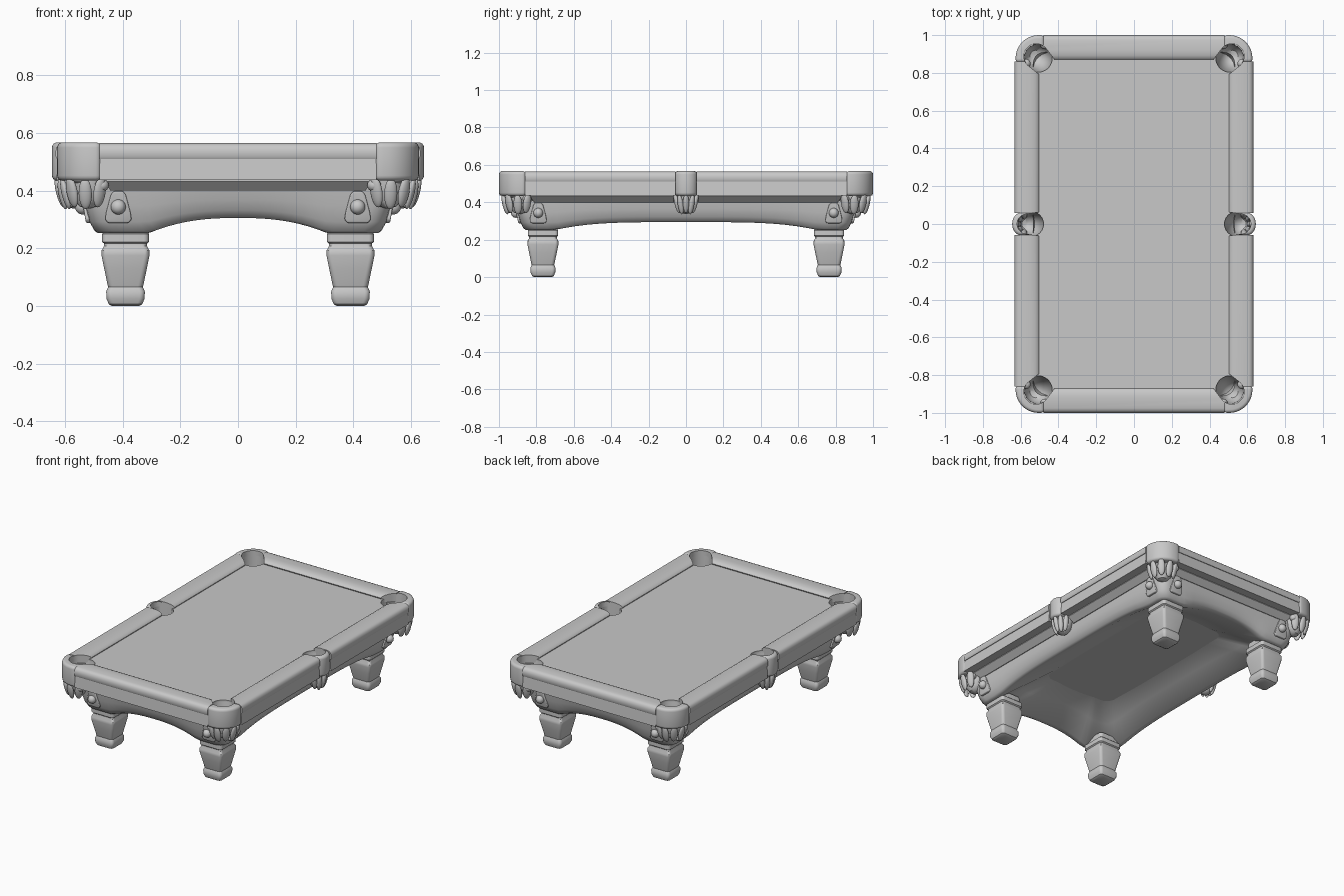
import bpy, bmesh, math
from mathutils import Vector, Matrix

cube = bpy.data.objects.get("Cube")
if cube:
    bpy.data.objects.remove(cube)

grey = bpy.data.materials.new("plain grey")
grey.use_nodes = True
grey.diffuse_color = (0.58, 0.58, 0.58, 1)
grey.node_tree.nodes["Principled BSDF"].inputs["Base Color"].default_value = (0.58, 0.58, 0.58, 1)
SIGNS = (-1, 1)


def finish(name, bm, bevel=0, cutters=()):
    """Turn a bmesh into an object with its bevel and cuts applied."""
    bmesh.ops.recalc_face_normals(bm, faces=bm.faces)
    mesh = bpy.data.meshes.new(name)
    bm.to_mesh(mesh)
    bm.free()
    mesh.materials.append(grey)
    ob = bpy.data.objects.new(name, mesh)
    bpy.context.collection.objects.link(ob)
    if bevel:
        mod = ob.modifiers.new("Bevel", "BEVEL")
        mod.width, mod.segments, mod.limit_method = bevel, 4, "ANGLE"
    for cutter in cutters:
        mod = ob.modifiers.new("Cut", "BOOLEAN")
        mod.object, mod.operation, mod.solver = cutter, "DIFFERENCE", "EXACT"
    if ob.modifiers:
        graph = bpy.context.evaluated_depsgraph_get()
        ob.data = bpy.data.meshes.new_from_object(ob.evaluated_get(graph))
        ob.modifiers.clear()
    return ob


def smooth(ob, angle=35):
    bpy.ops.object.select_all(action="DESELECT")
    ob.select_set(True)
    bpy.context.view_layer.objects.active = ob
    bpy.ops.object.shade_smooth_by_angle(angle=math.radians(angle))


def loft(name, rings, caps=(True, True), **kw):
    """Skin a stack of equal-length rings of 3D points."""
    bm = bmesh.new()
    vs = [[bm.verts.new(p) for p in ring] for ring in rings]
    for a, b in zip(vs, vs[1:]):
        for i in range(len(a)):
            j = (i + 1) % len(a)
            bm.faces.new((a[i], a[j], b[j], b[i]))
    if caps[0]:
        bm.faces.new(vs[0])
    if caps[1]:
        bm.faces.new(vs[-1])
    return finish(name, bm, **kw)


def prism(name, profile, t0, t1, place, **kw):
    return loft(name, [[place(a, b, t) for a, b in profile] for t in (t0, t1)], **kw)


def rounded(hx, hy, r, straight=1, arc=5):
    """Rounded rectangle outline, with subdivided straight sides."""
    corners = []
    for q, (sx, sy) in enumerate(((1, 1), (-1, 1), (-1, -1), (1, -1))):
        c = Vector((sx * (hx - r), sy * (hy - r)))
        corners.append([c + r * Vector((math.cos(a), math.sin(a))) for a in
                        (math.pi / 2 * (q + i / arc) for i in range(arc + 1))])
    pts = []
    for q in range(4):
        end, start = corners[q][-1], corners[(q + 1) % 4][0]
        pts += corners[q] + [end.lerp(start, i / straight) for i in range(1, straight)]
    return pts


def circle(c, r, z, n=32):
    return [(c[0] + r * math.cos(2 * math.pi * i / n),
             c[1] + r * math.sin(2 * math.pi * i / n), z) for i in range(n)]


def blob(name, loc, size, rot=Matrix.Identity(4)):
    bm = bmesh.new()
    m = Matrix.Translation(loc) @ rot @ Matrix.Diagonal((*size, 1))
    bmesh.ops.create_uvsphere(bm, u_segments=20, v_segments=12, radius=1, matrix=m)
    return finish(name, bm)


def capsule(name, c1, r1, c2, r2):
    """Pocket mouth cutter: hull of two upright cylinders."""
    bm = bmesh.new()
    for z in (0.3, 0.7):
        for c, r in ((c1, r1), (c2, r2)):
            for p in circle(c, r, z):
                bm.verts.new(p)
    bmesh.ops.convex_hull(bm, input=bm.verts)
    bmesh.ops.delete(bm, geom=[v for v in bm.verts if not v.link_faces], context="VERTS")
    bmesh.ops.dissolve_limit(bm, angle_limit=0.01, verts=bm.verts, edges=bm.edges)
    return finish(name, bm)


# Cutters for the six pockets: mouths through the rails, holes through the bed
mouths, holes = {}, {}
for sx in SIGNS:
    for sy in (-1, 0, 1):
        if sy:
            mouth = (sx * 0.517, sy * 0.888), 0.066, (sx * 0.462, sy * 0.832), 0.056
            centre, radius = (sx * 0.507, sy * 0.878), 0.074
        else:
            mouth = (sx * 0.567, 0), 0.052, (sx * 0.49, 0), 0.064
            centre, radius = (sx * 0.545, 0), 0.066
        mouths[sx, sy] = capsule("mouth_cutter", *mouth)
        holes[sx, sy] = loft("hole_cutter", [circle(centre, radius, z) for z in (0.3, 0.7)])
helpers = list(mouths.values()) + list(holes.values())
for h in helpers:
    h.hide_render = True

# Playing bed, and the sloping skirt between the rails and the cabinet
for name, rows in (("playing_bed", ((0.56, 0.93, 0.44), (0.56, 0.93, 0.538))),
                   ("bed_skirt", ((0.538, 0.912, 0.398), (0.575, 0.945, 0.432),
                                  (0.575, 0.945, 0.445)))):
    smooth(loft(name, [[(*p, z) for p in rounded(hx, hy, 0.03)] for hx, hy, z in rows],
                cutters=holes.values()))

# Rails: a rounded cushion roll above a flat apron
ROLL = [(0.004, 0.51), (0, 0.518), (0, 0.538), (0.004, 0.552), (0.012, 0.56), (0.025, 0.565),
        (0.085, 0.565), (0.108, 0.561), (0.124, 0.553), (0.129, 0.545), (0.115, 0.515)]
APRON = [(0.008, 0.51), (0.002, 0.436), (0.1, 0.436), (0.1, 0.51)]
for s in SIGNS:
    for part, prof in (("cushion", ROLL), ("apron", APRON)):
        end = lambda d, z, t: (t, s * (1 - d), z)
        side = lambda d, z, t: (s * (0.632 - d), t, z)
        smooth(prism("end_" + part, prof, -0.48, 0.48, end,
                     cutters=[mouths[-1, s], mouths[1, s]]))
        for t in SIGNS:
            smooth(prism("side_" + part, prof, t * 0.057, t * 0.86, side,
                         cutters=[mouths[s, 0], mouths[s, t]]))

# Pocket caps, bowls and hanging fingers
arc = [math.pi / 2 * i / 10 for i in range(11)]
CORNER = ([(0.475, 0.855), (0.627, 0.855)]
          + [(0.505 + 0.122 * math.cos(a), 0.878 + 0.122 * math.sin(a)) for a in arc]
          + [(0.475, 1.0)])
SIDE = [(0.5, -0.06)] + [(0.597 + 0.048 * math.cos(a), 0.06 * math.sin(a))
                         for a in (math.pi * (i / 16 - 0.5) for i in range(17))] + [(0.5, 0.06)]
# Bowl rows: radius factor, height, outward drift
BOWL = ((1, 0.537, 0), (0.95, 0.48, 0.2), (0.88, 0.42, 0.5), (0.68, 0.37, 0.8),
        (0.4, 0.345, 1), (0.05, 0.337, 1))
for (sx, sy), mouth in mouths.items():
    name = "corner" if sy else "side"
    place = lambda x, y, z: (sx * x, (sy or 1) * y, z)
    smooth(prism(name + "_pocket_cap", CORNER if sy else SIDE, 0.434, 0.567, place,
                 bevel=0.018, cutters=[mouth]))
    top = Vector((sx * 0.507, sy * 0.878, 0)) if sy else Vector((sx * 0.545, 0, 0))
    c = Vector((sx * 0.52, sy * 0.89, 0)) if sy else Vector((sx * 0.567, 0, 0))
    r = 0.075 if sy else 0.067
    smooth(loft(name + "_pocket_bowl", [circle(top.lerp(c, f), r * k, z) for k, z, f in BOWL],
                (False, True)))
    out = math.atan2(sy, sx)
    for k in range(-2, 3):
        a = out + math.radians(k * (38 if sy else 36))
        tilt = Matrix.Rotation(a, 4, "Z") @ Matrix.Rotation(math.radians(14), 4, "Y")
        reach = 0.078 if sy else 0.05
        loc = c + Vector((reach * math.cos(a), reach * math.sin(a), 0.395 - 0.006 * (k % 2)))
        smooth(blob(name + "_pocket_finger", loc, (0.014, 0.023 if sy else 0.016, 0.055), tilt))
    if sy:
        for x, y in ((0.472, 0.95), (0.572, 0.85)):
            smooth(blob("corner_pocket_knob", (sx * x, sy * y, 0.418), (0.024, 0.024, 0.022)))


# Hollow cabinet with arched lower edges and a funnel-shaped inside
def rise(v, limit, power):
    return 1 - min(abs(v) / limit, 1) ** power


def arch(p):
    return 0.252 + 0.053 * rise(p.x, 0.31, 2.5) + 0.042 * rise(p.y, 0.7, 4)


SHELL = ((0.535, 0.91, 0), (0.528, 0.9, 0.4), (0.515, 0.885, 0.75), (0.497, 0.868, 0.95),
         (0.485, 0.855, 1), (0.465, 0.83, 1), (0.35, 0.67, 0.5), (0.24, 0.53, 0.03))
rings = []
for hx, hy, f in SHELL:
    rings.append([(p.x, p.y, 0.41 + f * (arch(p) - 0.41))
                  for p in rounded(hx, hy, 0.06, straight=24)])
# The funnel keeps the arch of the rim it grows from
rim = [p[2] for p in rings[5]]
for ring, (hx, hy, f) in zip(rings[6:], SHELL[6:]):
    ring[:] = [(p[0], p[1], 0.41 + f * (z - 0.41)) for p, z in zip(ring, rim)]
smooth(loft("cabinet", rings, (False, True)), 40)

# Turned square legs: half width and height
LEG = ((0.048, 0), (0.058, 0.006), (0.066, 0.025), (0.067, 0.05), (0.06, 0.066),
       (0.062, 0.072), (0.074, 0.13), (0.083, 0.175), (0.083, 0.192), (0.074, 0.208),
       (0.074, 0.216), (0.081, 0.222), (0.081, 0.25), (0.072, 0.258), (0.07, 0.29))
# Ornament plates with a round boss, on both faces of each corner
PLATE = [(-0.036, 0.288), (0.036, 0.288), (0.046, 0.3), (0.042, 0.325), (0.026, 0.385),
         (0.016, 0.398), (-0.016, 0.398), (-0.026, 0.385), (-0.042, 0.325), (-0.046, 0.3)]
for sx in SIGNS:
    for sy in SIGNS:
        smooth(loft("leg", [[(p.x + sx * 0.39, p.y + sy * 0.765, z)
                             for p in rounded(h, h, 0.018)] for h, z in LEG]))
        on_end = lambda u, z, d: (sx * 0.415 + u, sy * (0.894 + 0.2 * (z - 0.345) + d), z)
        on_side = lambda u, z, d: (sx * (0.523 + 0.17 * (z - 0.345) + d), sy * 0.79 + u, z)
        for spot in (on_end, on_side):
            smooth(prism("ornament_plate", PLATE, -0.02, 0.014, spot, bevel=0.005))
            smooth(blob("ornament_boss", spot(0, 0.343, 0.016), (0.026, 0.026, 0.026)))

for h in helpers:
    bpy.data.objects.remove(h)
